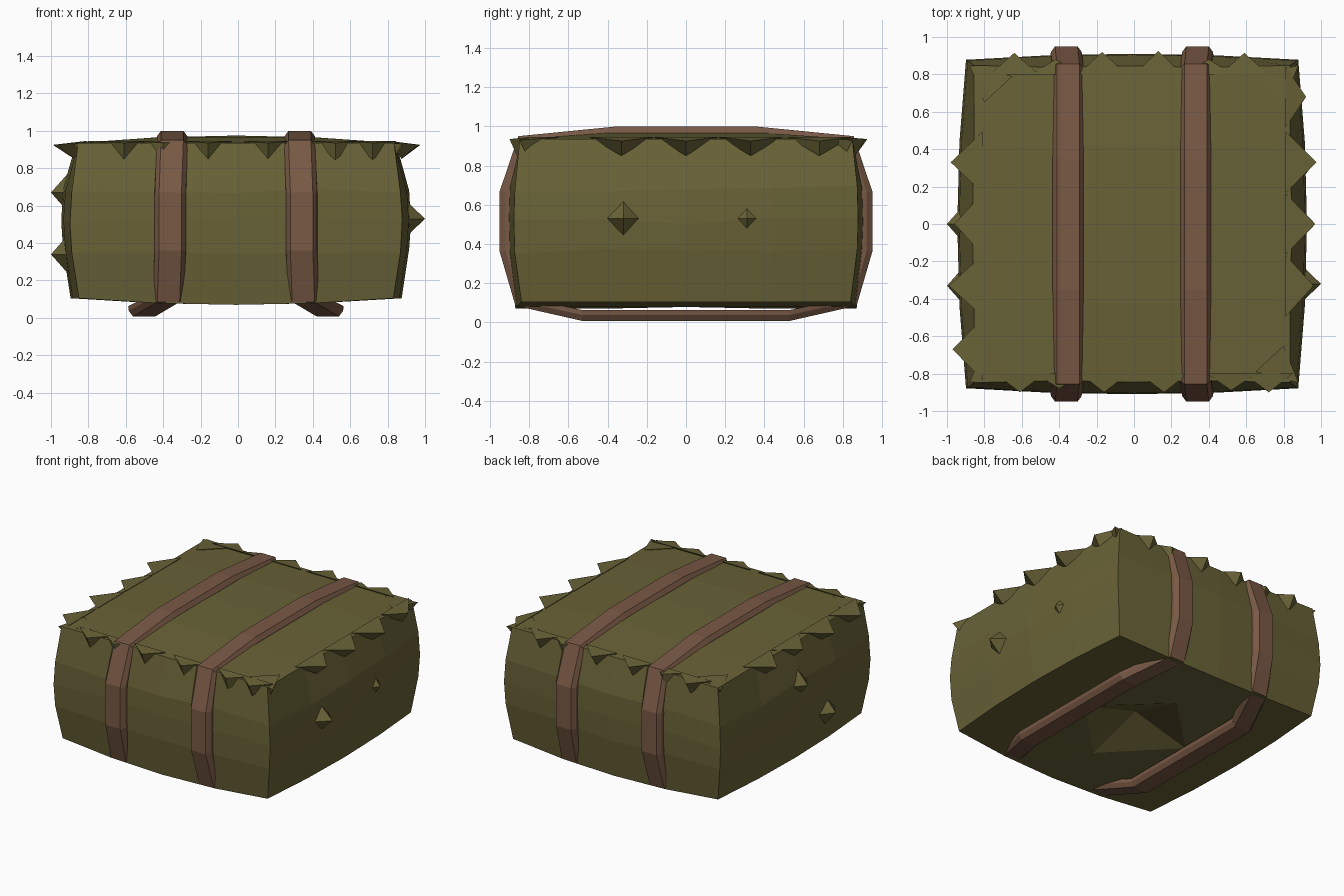
import bpy, bmesh, random
from mathutils import Vector

if "Cube" in bpy.data.objects:
    bpy.data.objects.remove(bpy.data.objects["Cube"])
random.seed(4)


def material(name, col):
    m = bpy.data.materials.new(name)
    m.diffuse_color = (*col, 1)
    m.use_nodes = True
    m.node_tree.nodes["Principled BSDF"].inputs["Base Color"].default_value = m.diffuse_color
    return m


OLIVE = material("olive straw", (0.141, 0.122, 0.038))
BROWN = material("brown strap", (0.19, 0.1, 0.06))


def finish(bm, name, mat):
    bmesh.ops.recalc_face_normals(bm, faces=bm.faces)
    me = bpy.data.meshes.new(name)
    bm.to_mesh(me)
    bm.free()
    me.materials.append(mat)
    ob = bpy.data.objects.new(name, me)
    bpy.context.collection.objects.link(ob)
    return ob


def pyramid(bm, base, tip):
    vs = [bm.verts.new(p) for p in base]
    t = bm.verts.new(tip)
    for i in range(len(vs)):
        bm.faces.new((vs[i], vs[(i + 1) % len(vs)], t))
    bm.faces.new(vs)


# Bulging bale body: subdivided cube remapped by level
bm = bmesh.new()
bmesh.ops.create_cube(bm, size=2)
bmesh.ops.subdivide_edges(bm, edges=bm.edges[:], cuts=3, use_grid_fill=True)
ZS = [0.105, 0.36, 0.52, 0.68, 0.935]
XS = [0.885, 0.925, 0.935, 0.925, 0.855]
YS = [0.87, 0.905, 0.91, 0.905, 0.845]
for v in bm.verts:
    u, t, w = v.co
    i = round((w + 1) * 2)
    x = u * XS[i] * (1 - 0.05 * t * t) - 0.01
    y = t * YS[i] * (1 - 0.035 * u * u)
    z = ZS[i]
    if i == 4:
        z += 0.04 * (1 - max(u * u, t * t))
        if abs(u) == 1 and abs(t) == 1:
            x, y = x * 1.04, y * 1.04
    elif i == 0:
        z = 0.2 if abs(u) + abs(t) < 0.1 else z - 0.035 * (1 - u * u)
    else:
        z += random.uniform(-0.02, 0.02)
    v.co = (x, y, z)
bmesh.ops.triangulate(bm, faces=[f for f in bm.faces if f.calc_center_median().z < 0.15])
finish(bm, "bale_body", OLIVE)

# Ragged teeth overhanging the top edge: (position along edge, reach)
bm = bmesh.new()
FRONT = [(-0.61, 0.9), (-0.4, 0.88), (-0.16, 0.9), (0.16, 0.9), (0.52, 0.89), (0.72, 0.9)]
BACK = [(-0.64, 0.915), (-0.42, 0.88), (-0.17, 0.92), (0.13, 0.925), (0.4, 0.88), (0.59, 0.915)]
LEFT = [(-0.67, 0.97), (-0.33, 0.99), (0.0, 0.96), (0.33, 0.98)]
RIGHT = [(-0.33, 0.96), (0.0, 0.97), (0.33, 0.975), (0.68, 0.92)]
for teeth, s in ((FRONT, -1), (BACK, 1)):
    for a, r in teeth:
        h = 0.13
        pyramid(bm, [(a - h, s * 0.8, 0.946), (a + h, s * 0.8, 0.946), (a, s * 0.86, 0.845)],
                (a, s * r, 0.935))
for teeth, s in ((LEFT, -1), (RIGHT, 1)):
    for a, r in teeth:
        h = 0.165
        pyramid(bm, [(s * 0.81, a - h, 0.946), (s * 0.81, a + h, 0.946), (s * 0.875, a, 0.85)],
                (s * r, a, 0.925))
# Corner tufts
for sx in (-1, 1):
    for sy in (-1, 1):
        pyramid(bm, [(sx * 0.65, sy * 0.79, 0.945), (sx * 0.8, sy * 0.65, 0.945),
                     (sx * 0.83, sy * 0.81, 0.85)], (sx * 0.88, sy * 0.85, 0.93))
finish(bm, "top_ragged_edge", OLIVE)

# Stray tufts on the end walls: side, y, z, tip x, half size
bm = bmesh.new()
for s, y, z, r, h in ((1, -0.32, 0.53, 1.0, 0.11), (1, 0.31, 0.53, 0.95, 0.09),
                      (-1, 0.0, 0.67, 1.0, 0.13), (-1, -0.33, 0.34, 1.0, 0.13)):
    b = s * 0.885
    pyramid(bm, [(b, y - h, z), (b, y, z - h), (b, y + h, z), (b, y, z + h)], (s * r, y, z))
finish(bm, "side_tufts", OLIVE)

# Straps: bevelled band swept round the bale, splaying outwards underneath
HALF = [(0.53, 0.008, 0.15), (0.87, 0.085, 0.02), (0.95, 0.36, 0.01),
        (0.95, 0.67, 0.01), (0.855, 0.95, 0.0), (0.35, 1.0, 0.0)]
PATH = HALF + [(-y, z, d) for y, z, d in reversed(HALF)]
for name, cx, s in (("left_strap", -0.352, -1), ("right_strap", 0.33, 1)):
    bm = bmesh.new()
    rings = []
    n = len(PATH)
    for i, (y, z, d) in enumerate(PATH):
        p, q = PATH[i - 1], PATH[(i + 1) % n]
        tan = Vector((q[0] - p[0], q[1] - p[1])).normalized()
        out = Vector((tan.y, -tan.x))          # outward in the yz plane
        x = cx + s * d
        ring = []
        for dx, depth in ((-0.085, 0.055), (-0.082, 0.03), (-0.06, 0), (0.06, 0), (0.082, 0.03), (0.085, 0.055)):
            ring.append(bm.verts.new((x + dx, y - out.x * depth, z - out.y * depth)))
        rings.append(ring)
    for i in range(n):
        a, b = rings[i], rings[(i + 1) % n]
        for k in range(6):
            j = (k + 1) % 6
            bm.faces.new((a[k], a[j], b[j], b[k]))
    finish(bm, name, BROWN)
